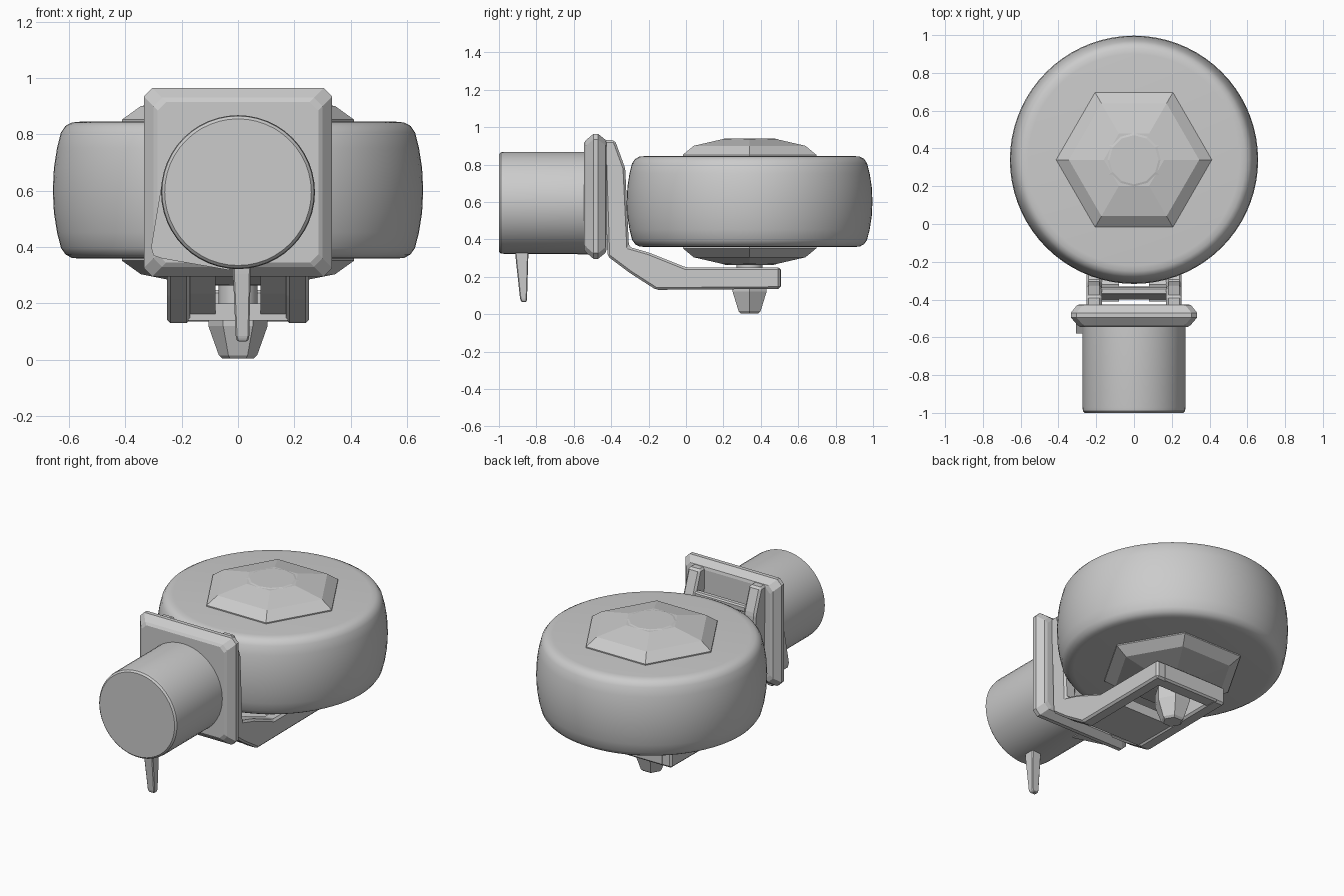
import bpy, bmesh, math
from mathutils import Vector

if "Cube" in bpy.data.objects:
    bpy.data.objects.remove(bpy.data.objects["Cube"])

mat = bpy.data.materials.new("plain grey")
mat.diffuse_color = (0.6, 0.6, 0.6, 1)
mat.use_nodes = True
mat.node_tree.nodes["Principled BSDF"].inputs["Base Color"].default_value = mat.diffuse_color


def finish(name, bm, bevel=0, smooth=None, segs=1):
    bmesh.ops.remove_doubles(bm, verts=bm.verts, dist=1e-5)
    bmesh.ops.recalc_face_normals(bm, faces=bm.faces)
    if bevel:
        bmesh.ops.bevel(bm, geom=list(bm.edges), offset=bevel, segments=segs,
                        affect='EDGES', clamp_overlap=True)
    me = bpy.data.meshes.new(name)
    bm.to_mesh(me)
    bm.free()
    ob = bpy.data.objects.new(name, me)
    bpy.context.collection.objects.link(ob)
    me.materials.append(mat)
    if smooth:
        bpy.context.view_layer.objects.active = ob
        ob.select_set(True)
        bpy.ops.object.shade_smooth_by_angle(angle=math.radians(smooth))
        ob.select_set(False)
    return ob


def loft(name, rings, **kw):
    """Skin a list of closed rings and cap both ends."""
    bm = bmesh.new()
    vs = [[bm.verts.new(p) for p in r] for r in rings]
    n = len(vs[0])
    for a, b in zip(vs, vs[1:]):
        for i in range(n):
            j = (i + 1) % n
            bm.faces.new((a[i], a[j], b[j], b[i]))
    bm.faces.new(vs[0])
    bm.faces.new(vs[-1])
    return finish(name, bm, **kw)


def turned(name, profile, n, center, axis='Z', **kw):
    """Round part from (radius, height) pairs."""
    rings = []
    for r, h in profile:
        ring = []
        for i in range(n):
            a = 2 * math.pi * i / n
            c, s = r * math.cos(a), r * math.sin(a)
            off = (c, s, h) if axis == 'Z' else (c, h, s)
            ring.append(Vector(center) + Vector(off))
        rings.append(ring)
    return loft(name, rings, **kw)


def side_prism(name, pts, x0, x1, **kw):
    """Extrude a (y, z) outline across x."""
    return loft(name, [[(x, y, z) for y, z in pts] for x in (x0, x1)], **kw)


def box(name, x0, x1, y0, y1, z0, z1, **kw):
    return side_prism(name, [(y0, z0), (y1, z0), (y1, z1), (y0, z1)], x0, x1, **kw)


# Tyre
half = [(0.56, 0.243), (0.59, 0.24), (0.612, 0.228), (0.628, 0.205),
        (0.642, 0.15), (0.653, 0.08)]
tyre = [(r, -h) for r, h in half] + [(0.657, 0)] + [(r, h) for r, h in reversed(half)]
turned("tyre", tyre, 72, (0, 0.34, 0.602), smooth=40)

# Hexagonal hub domes on both sides
for name, s in (("hub_top", 1), ("hub_bottom", -1)):
    turned(name, [(0.412, s * 0.2), (0.412, s * 0.25), (0.345, s * 0.298),
                  (0.16, s * 0.335)], 6, (0, 0.34, 0.602))
    turned(name + "_cap", [(0.27, s * 0.3), (0.13, s * 0.338)], 12, (0, 0.34, 0.602))

# Axle and tapered hexagonal nut
turned("axle", [(0.07, 0.13), (0.07, 0.30)], 12, (0, 0.34, 0), smooth=40)
turned("axle_nut", [(0.055, 0.004), (0.068, 0.016), (0.105, 0.12), (0.105, 0.2)],
       6, (0, 0.34, 0))

# Fork: bent side rails
rail = [(-0.44, 0.93), (-0.38, 0.93), (-0.325, 0.78), (-0.305, 0.36), (-0.2, 0.33),
        (0.0, 0.25), (0.505, 0.25), (0.505, 0.135), (-0.16, 0.13), (-0.30, 0.22),
        (-0.42, 0.31)]
for name, s in (("left", -1), ("right", 1)):
    side_prism("fork_rail_" + name, rail, s * 0.17, s * 0.252, bevel=0.012)
    # sloping web with a slot in the middle
    side_prism("fork_slope_" + name, [(-0.41, 0.33), (-0.32, 0.36), (-0.14, 0.2),
                                      (-0.14, 0.145), (-0.29, 0.235)], s * 0.08, s * 0.18)

# Fork: webs and end bar around the open axle slot
box("fork_floor", -0.18, 0.18, -0.17, 0.12, 0.14, 0.2)
box("fork_end_bar", -0.2, 0.2, 0.42, 0.507, 0.137, 0.248, bevel=0.01)
side_prism("fork_back_web", [(-0.37, 0.79), (-0.34, 0.79), (-0.33, 0.34), (-0.40, 0.34)],
           -0.18, 0.18)
box("fork_cross_bar", -0.18, 0.18, -0.375, -0.335, 0.77, 0.81, bevel=0.008)


# Mounting plate with sloping borders
def plate_ring(y, h, c=0.03):
    k = h - c
    pts = [(h, -k), (h, k), (k, h), (-k, h), (-h, k), (-h, -k), (-k, -h), (k, -h)]
    return [(x, y, 0.63 + z) for x, z in pts]


loft("mounting_plate", [plate_ring(-0.545, 0.285), plate_ring(-0.535, 0.3),
                        plate_ring(-0.495, 0.334), plate_ring(-0.47, 0.334),
                        plate_ring(-0.43, 0.302), plate_ring(-0.425, 0.285)])

# Round stem socket
turned("stem_cylinder", [(0.26, -1.0), (0.27, -0.99), (0.273, -0.97), (0.273, -0.5)],
       48, (0, 0, 0.595), axis='Y', smooth=35)

# Corner tab hugging the stem
tab = [(-0.268, 0.64), (-0.308, 0.40), (-0.30, 0.37), (-0.27, 0.36), (-0.03, 0.318),
       (0, 0.5)]
loft("corner_tab", [[(x, y, z) for x, z in tab] for y in (-0.58, -0.52)])

# Tapered lever hanging from the stem
loft("lever", [[(x0, y0, z), (x1, y0, z), (x1, y1, z), (x0, y1, z)]
               for z, x0, x1, y0, y1 in ((0.36, -0.018, 0.045, -0.915, -0.84),
                                         (0.31, -0.018, 0.045, -0.912, -0.843),
                                         (0.08, -0.008, 0.04, -0.887, -0.85),
                                         (0.065, -0.002, 0.034, -0.88, -0.853))],
     bevel=0.005)
